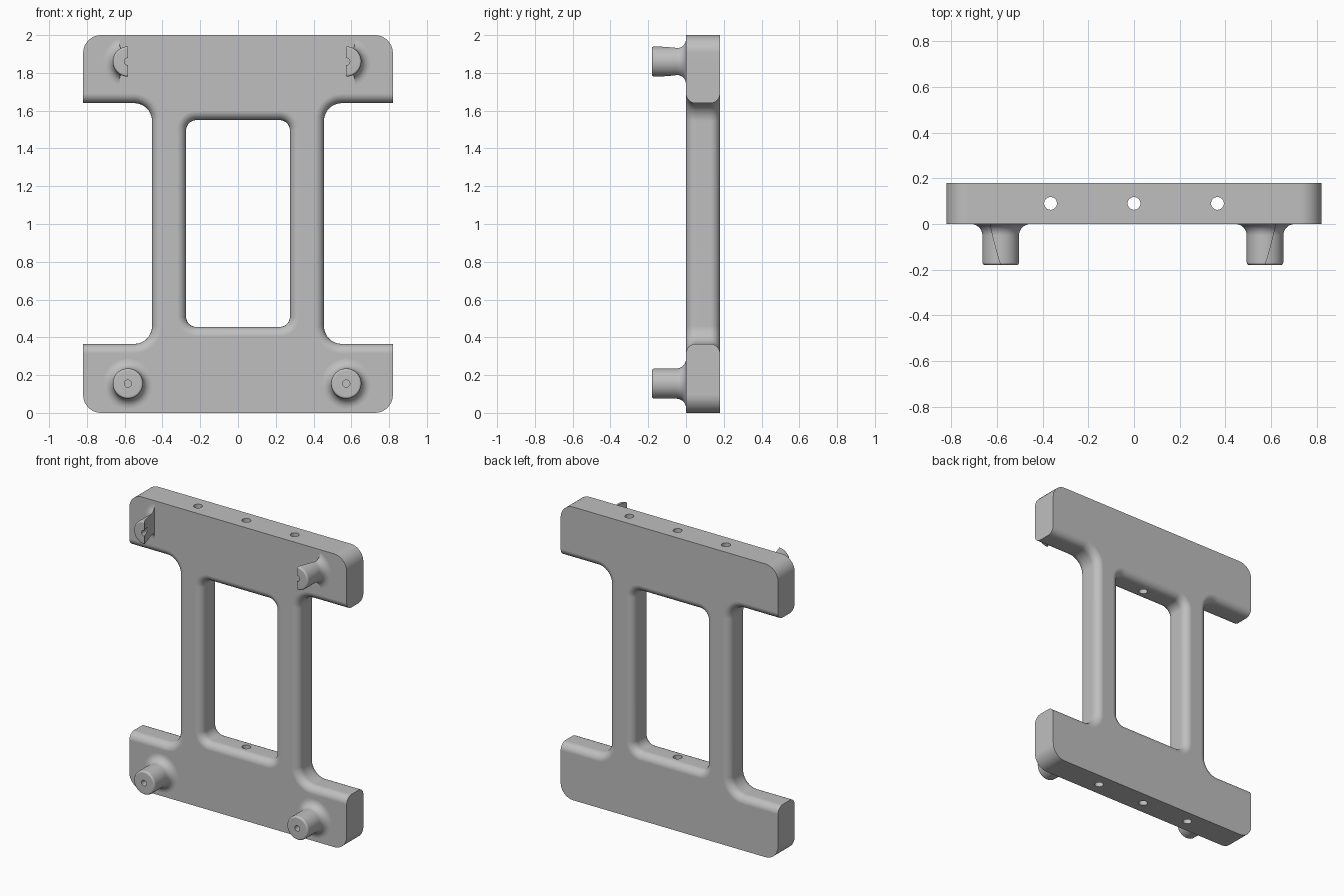
import bpy, bmesh
from math import sin, cos, pi, radians
from mathutils import Vector, Matrix

if "Cube" in bpy.data.objects:
    bpy.data.objects.remove(bpy.data.objects["Cube"])

grey = bpy.data.materials.new("plain_grey")
grey.use_nodes = True
COLOUR = (0.52, 0.52, 0.52, 1)
grey.diffuse_color = COLOUR
grey.node_tree.nodes["Principled BSDF"].inputs["Base Color"].default_value = COLOUR

DEPTH = 0.18        # thickness of the frame and length of the posts
ROUND = 0.05        # edge rounding


def make_object(name, bm):
    bmesh.ops.recalc_face_normals(bm, faces=bm.faces)
    mesh = bpy.data.meshes.new(name)
    bm.to_mesh(mesh)
    bm.free()
    mesh.materials.append(grey)
    obj = bpy.data.objects.new(name, mesh)
    bpy.context.collection.objects.link(obj)
    return obj


def apply(obj, kind, **settings):
    mod = obj.modifiers.new(kind.lower(), kind)
    for key, value in settings.items():
        setattr(mod, key, value)
    bpy.context.view_layer.objects.active = obj
    bpy.ops.object.modifier_apply(modifier=mod.name)


def cut(obj, cutter):
    apply(obj, "BOOLEAN", operation="DIFFERENCE", solver="EXACT", object=cutter)
    bpy.data.objects.remove(cutter)


def smooth(obj):
    bpy.ops.object.select_all(action="DESELECT")
    obj.select_set(True)
    bpy.context.view_layer.objects.active = obj
    bpy.ops.object.shade_smooth_by_angle(angle=radians(30))
    mod = obj.modifiers.new("even_normals", "WEIGHTED_NORMAL")
    mod.keep_sharp = True


def rounded(corners, steps=8):
    """Turn (x, z, radius) right-angled corners into an outline with arcs."""
    out = []
    for i, (x, z, r) in enumerate(corners):
        p = Vector((x, z))
        if not r:
            out.append(p)
            continue
        a = (Vector(corners[i - 1][:2]) - p).normalized() * r
        b = (Vector(corners[(i + 1) % len(corners)][:2]) - p).normalized() * r
        for k in range(steps + 1):
            t = k / steps * pi / 2
            out.append(p + a + b - a * sin(t) - b * cos(t))
    return out


def prism(outline, to_point, direction):
    bm = bmesh.new()
    face = bm.faces.new([bm.verts.new(to_point(p)) for p in outline])
    grown = bmesh.ops.extrude_face_region(bm, geom=[face], use_keep_orig=True)
    moved = [g for g in grown["geom"] if isinstance(g, bmesh.types.BMVert)]
    bmesh.ops.translate(bm, verts=moved, vec=direction)
    bmesh.ops.recalc_face_normals(bm, faces=bm.faces)
    return bm


# Frame: one half with rounded notch and window edges, then mirrored
half = [(0, 0, 0), (0.82, 0, 0.095), (0.82, 0.365, 0), (0.455, 0.365, 0.095),
        (0.455, 1.64, 0.095), (0.82, 1.64, 0), (0.82, 2, 0.095), (0, 2, 0),
        (0, 1.55, 0), (0.275, 1.55, 0.055), (0.275, 0.455, 0.055), (0, 0.455, 0)]
bm = prism(rounded(half), lambda p: (p.x, 0, p.y), (0, DEPTH, 0))


def is_inner(edge):
    a, b = (v.co for v in edge.verts)
    mid = (a + b) / 2
    return abs(a.y - b.y) < 1e-4 and 0.001 < mid.x < 0.819 and 0.36 < mid.z < 1.645


bmesh.ops.bevel(bm, geom=[e for e in bm.edges if is_inner(e)], offset=ROUND,
                offset_type="OFFSET", segments=6, profile=0.5, affect="EDGES")
seam = [f for f in bm.faces if all(abs(v.co.x) < 1e-4 for v in f.verts)]
bmesh.ops.delete(bm, geom=seam, context="FACES")
frame = make_object("frame", bm)
apply(frame, "MIRROR", use_clip=True, merge_threshold=0.0005)

# Long drilled holes through the bars and legs
for x in (-0.365, 0, 0.365):
    bm = bmesh.new()
    bmesh.ops.create_cone(bm, cap_ends=True, segments=32, radius1=0.028, radius2=0.028,
                          depth=2.4, matrix=Matrix.Translation((x, DEPTH / 2, 1)))
    cut(frame, make_object("hole_cutter", bm))
smooth(frame)


# Posts: turned profile with flared foot, eased tip and a small bore
def post(name, x, z):
    r, ease, bore = 0.08, 0.012, 0.019
    profile = [(0, -0.06), (bore, -0.06), (bore, -DEPTH)]
    for k in range(5):
        t = k / 4 * pi / 2
        profile.append((r - ease + ease * sin(t), -DEPTH + ease - ease * cos(t)))
    for k in range(9):
        t = k / 8 * pi / 2
        profile.append((r + ROUND - ROUND * cos(t), -ROUND + ROUND * sin(t)))
    profile += [(r + ROUND, 0.01), (0, 0.01)]
    bm = bmesh.new()
    verts = [bm.verts.new((x + a, y, z)) for a, y in profile]
    edges = [bm.edges.new(pair) for pair in zip(verts, verts[1:])]
    bmesh.ops.spin(bm, geom=verts + edges, cent=(x, 0, z), axis=(0, 1, 0),
                   angle=2 * pi, steps=48, use_merge=True)
    bmesh.ops.remove_doubles(bm, verts=bm.verts, dist=1e-5)
    return make_object(name, bm)


for side, x, sign in (("left", 0.573, 1), ("right", -0.583, -1)):
    smooth(post("lower_post_" + side, x, 0.155))
    # Upper posts keep only the outer part beyond a slanting, slightly curved cut
    upper = post("upper_post_" + side, x, 1.86)
    slant = []
    for k in range(9):
        t = k / 8
        slant.append(Vector((x + sign * (0.044 * t + 0.014 * t * (2 - t) - 0.008),
                             -0.2 + 0.22 * t)))
    slant += [Vector((x - sign * 0.2, 0.02)), Vector((x - sign * 0.2, -0.2))]
    cut(upper, make_object("post_cutter",
                           prism(slant, lambda p: (p.x, p.y, 1.6), (0, 0, 0.5))))
    smooth(upper)
